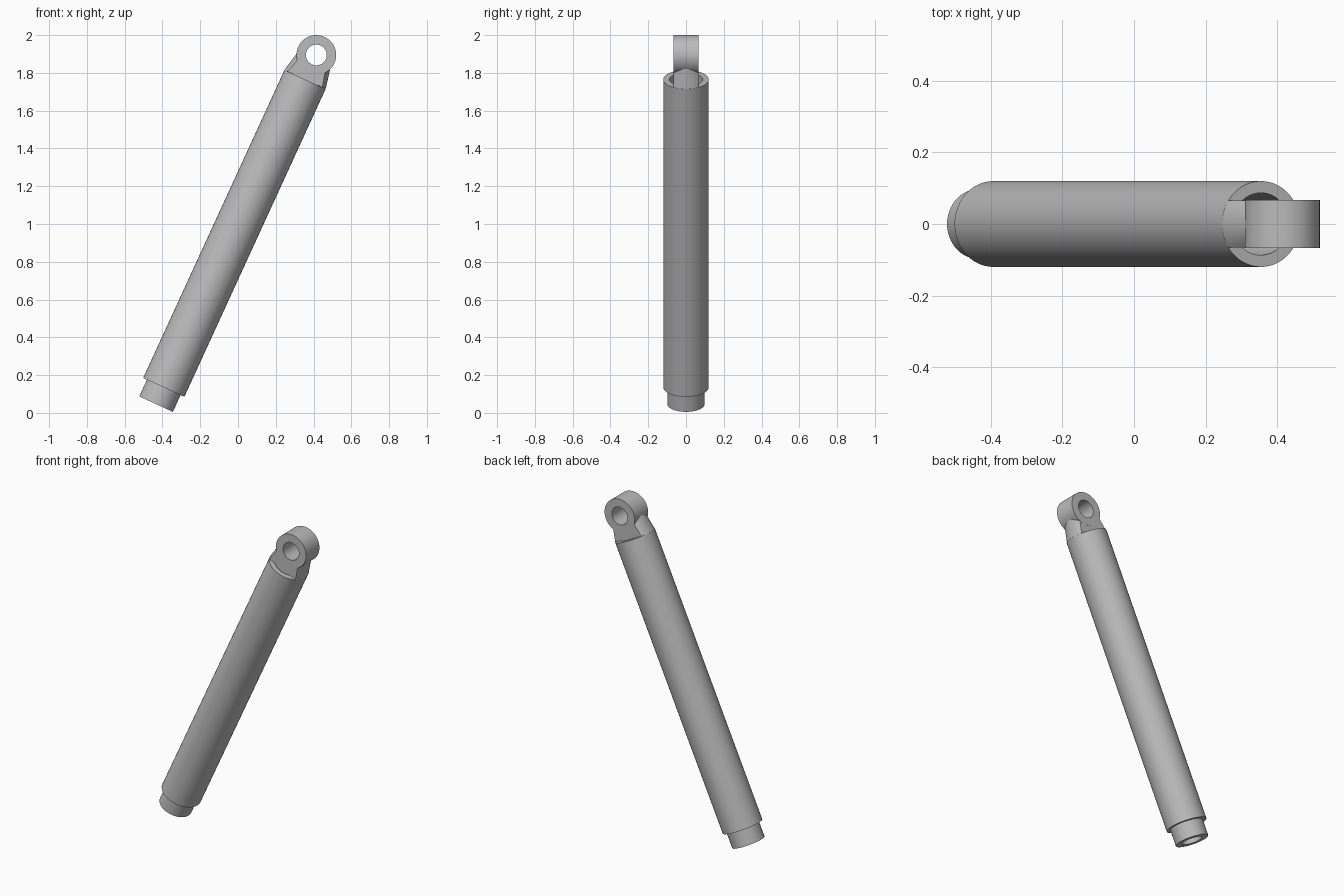
import bpy, bmesh, math
from mathutils import Matrix, Vector

if "Cube" in bpy.data.objects:
    bpy.data.objects.remove(bpy.data.objects["Cube"], do_unlink=True)

TILT = math.radians(24.65)
# Local frame: origin at the tube's upper rim, z along the tube axis
FRAME = Matrix.Translation((0.355, 0, 1.765)) @ Matrix.Rotation(TILT, 4, "Y")
LENGTH = 1.793
RADIUS = 0.12
EYE_HEIGHT = 0.143
HALF_WIDTH = 0.066

grey = bpy.data.materials.new("plain grey")
grey.use_nodes = True
colour = (0.5, 0.5, 0.5, 1)
grey.diffuse_color = colour
grey.node_tree.nodes["Principled BSDF"].inputs["Base Color"].default_value = colour


def finish(name, bm):
    bmesh.ops.recalc_face_normals(bm, faces=bm.faces)
    mesh = bpy.data.meshes.new(name)
    bm.to_mesh(mesh)
    bm.free()
    mesh.materials.append(grey)
    obj = bpy.data.objects.new(name, mesh)
    obj.matrix_world = FRAME
    bpy.context.collection.objects.link(obj)
    return obj


def lathe(profile, closed, segments=64):
    """Spin (radius, height) points about local z."""
    bm = bmesh.new()
    rings = []
    for r, z in profile:
        angles = [2 * math.pi * i / segments for i in range(segments)]
        rings.append([bm.verts.new((r * math.cos(a), r * math.sin(a), z)) for a in angles])
    pairs = list(zip(rings, rings[1:]))
    if closed:
        pairs.append((rings[-1], rings[0]))
    else:
        bm.faces.new(rings[0])
        bm.faces.new(rings[-1])
    for low, high in pairs:
        for i in range(segments):
            j = (i + 1) % segments
            bm.faces.new((low[i], low[j], high[j], high[i]))
    return bm


def pipe(name, outer, inner, bottom, top):
    return finish(name, lathe([(outer, bottom), (outer, top), (inner, top), (inner, bottom)], True))


def cross_cylinder(name, radius, half_width):
    """Solid cylinder lying along y at the eye."""
    bm = lathe([(radius, -half_width), (radius, half_width)], False)
    turn = Matrix.Translation((0, 0, EYE_HEIGHT)) @ Matrix.Rotation(math.pi / 2, 4, "X")
    bm.transform(turn)
    return finish(name, bm)


def smooth(obj):
    bpy.ops.object.select_all(action="DESELECT")
    obj.select_set(True)
    bpy.context.view_layer.objects.active = obj
    bpy.ops.object.shade_smooth_by_angle(angle=math.radians(30))


def combine(obj, other, operation):
    bpy.context.view_layer.objects.active = obj
    mod = obj.modifiers.new(operation.lower(), "BOOLEAN")
    mod.operation = operation
    mod.solver = "EXACT"
    mod.object = other
    bpy.ops.object.modifier_apply(modifier=mod.name)
    bpy.data.objects.remove(other, do_unlink=True)


# Hollow main tube and the narrower sleeve at its lower end
tube = pipe("main_tube", RADIUS, 0.087, -LENGTH, 0)
sleeve = pipe("lower_sleeve", 0.098, 0.06, -LENGTH - 0.098, -LENGTH + 0.15)

# Tapered lug: a turned shape trimmed to a slab
bm = lathe([(0.085, -0.1), (0.085, 0), (RADIUS, 0.0005), (0.097, 0.11)], False)
for side in (-1, 1):
    cut = bmesh.ops.bisect_plane(
        bm, geom=bm.verts[:] + bm.edges[:] + bm.faces[:],
        plane_co=Vector((0, side * HALF_WIDTH, 0)), plane_no=Vector((0, side, 0)),
        clear_outer=True)
    rim = [e for e in cut["geom_cut"] if isinstance(e, bmesh.types.BMEdge)]
    bmesh.ops.holes_fill(bm, edges=rim, sides=0)
lug = finish("mounting_eye", bm)

# Round eye with its pin hole
combine(lug, cross_cylinder("eye_body", 0.105, HALF_WIDTH + 0.0005), "UNION")
combine(lug, cross_cylinder("pin_cutter", 0.055, 0.2), "DIFFERENCE")

for part in (tube, sleeve, lug):
    smooth(part)
